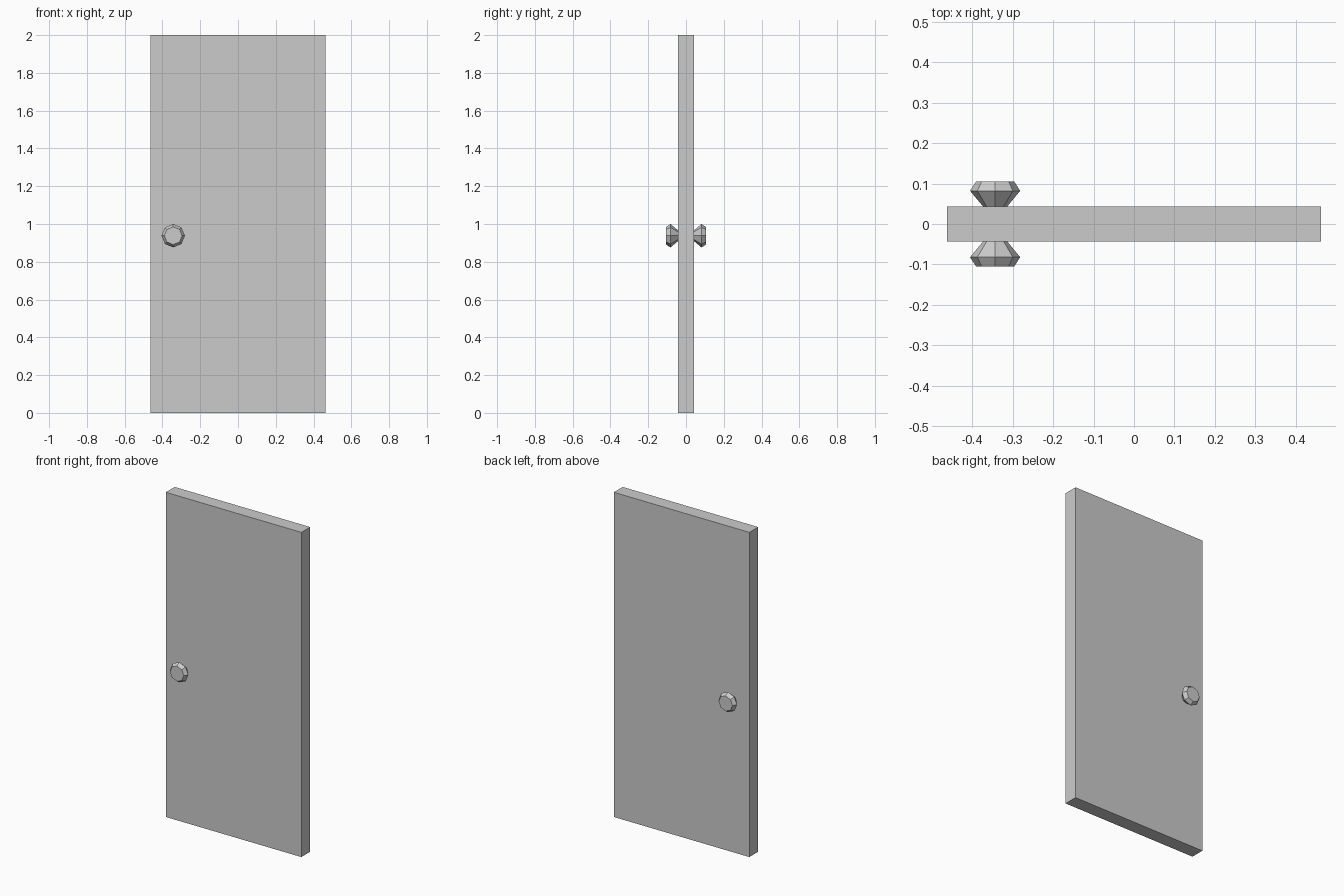
import bpy, bmesh, math

if "Cube" in bpy.data.objects:
    bpy.data.objects.remove(bpy.data.objects["Cube"])

HALF_W, HALF_T, HEIGHT = 0.462, 0.043, 2.0
KNOB_X, KNOB_Z = -0.343, 0.938
SIDES = 8
# Knob profile: (distance from door centre plane, radius)
PROFILE = [(0.041, 0.028), (0.082, 0.062), (0.105, 0.047)]


def add_object(name, bm):
    bmesh.ops.recalc_face_normals(bm, faces=bm.faces)
    mesh = bpy.data.meshes.new(name)
    bm.to_mesh(mesh)
    bm.free()
    obj = bpy.data.objects.new(name, mesh)
    bpy.context.collection.objects.link(obj)
    return obj


def add_knob(name, side):
    bm = bmesh.new()
    rings = []
    for d, r in PROFILE:
        angles = [2 * math.pi * i / SIDES for i in range(SIDES)]
        rings.append([bm.verts.new((KNOB_X + r * math.cos(a), side * d,
                                    KNOB_Z + r * math.sin(a))) for a in angles])
    for a, b in zip(rings, rings[1:]):
        for i in range(SIDES):
            j = (i + 1) % SIDES
            bm.faces.new((a[i], a[j], b[j], b[i]))
    bm.faces.new(rings[0])
    bm.faces.new(rings[-1])
    return add_object(name, bm)


# Door slab
bm = bmesh.new()
bmesh.ops.create_cube(bm, size=1)
bmesh.ops.scale(bm, vec=(2 * HALF_W, 2 * HALF_T, HEIGHT), verts=bm.verts)
bmesh.ops.translate(bm, vec=(0, 0, HEIGHT / 2), verts=bm.verts)
add_object("door_slab", bm)

# Faceted knobs on both faces
add_knob("front_knob", -1)
add_knob("back_knob", 1)
